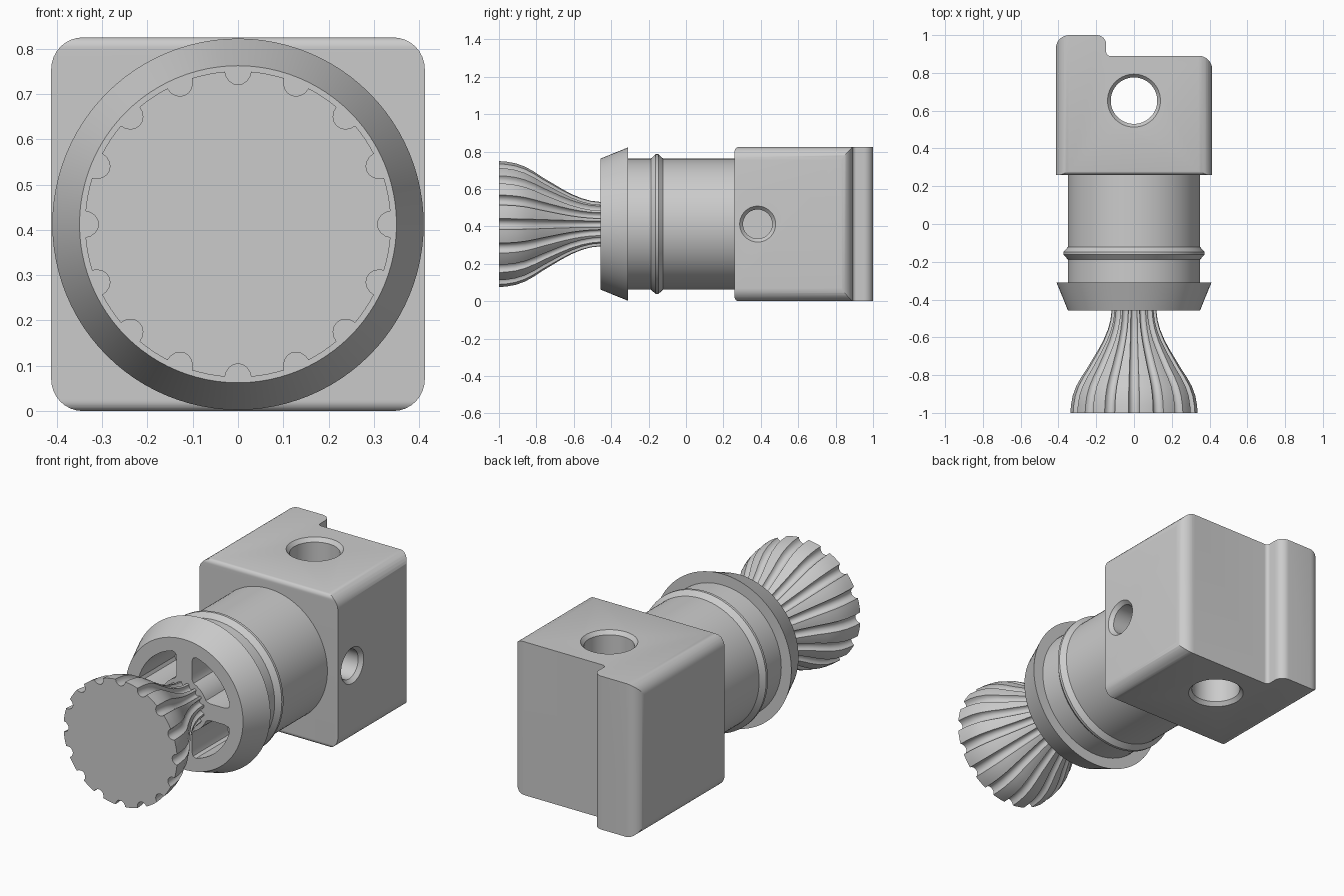
import bpy, bmesh, math
from mathutils import Vector

if "Cube" in bpy.data.objects:
    bpy.data.objects.remove(bpy.data.objects["Cube"], do_unlink=True)

GREY = (0.6, 0.6, 0.6, 1)
mat = bpy.data.materials.new("plain grey")
mat.use_nodes = True
mat.diffuse_color = GREY
mat.node_tree.nodes["Principled BSDF"].inputs["Base Color"].default_value = GREY

AXIS_Z = 0.4125   # height of the centre line
HALF = 0.4125     # half the width of the block


def loft(name, rings):
    """Skin a list of equal rings and cap both ends."""
    bm = bmesh.new()
    vs = [[bm.verts.new(p) for p in ring] for ring in rings]
    n = len(rings[0])
    for a, b in zip(vs, vs[1:]):
        for i in range(n):
            j = (i + 1) % n
            bm.faces.new((a[i], a[j], b[j], b[i]))
    bm.faces.new(vs[0])
    bm.faces.new(vs[-1])
    bmesh.ops.recalc_face_normals(bm, faces=bm.faces)
    mesh = bpy.data.meshes.new(name)
    bm.to_mesh(mesh)
    bm.free()
    mesh.materials.append(mat)
    ob = bpy.data.objects.new(name, mesh)
    bpy.context.collection.objects.link(ob)
    return ob


def place(axis, a, b, h):
    """Put a flat point (a, b) at distance h along the given axis."""
    return {"x": Vector((h, a, b)), "y": Vector((a, h, b)), "z": Vector((a, b, h))}[axis]


def prism(name, axis, outline, low, high):
    return loft(name, [[place(axis, a, b, h) for a, b in outline] for h in (low, high)])


def lathe(name, axis, centre, profile, n=96):
    turn = [math.tau * i / n for i in range(n)]
    return loft(name, [[place(axis, centre[0] + r * math.cos(t), centre[1] + r * math.sin(t), h)
                        for t in turn] for r, h in profile])


def rounded(corners, steps=8):
    """Outline with filleted right-angle corners given as (a, b, radius)."""
    pts = []
    for i, (a, b, r) in enumerate(corners):
        p = Vector((a, b))
        if r == 0:
            pts.append(p)
            continue
        before = (Vector(corners[i - 1][:2]) - p).normalized()
        after = (Vector(corners[(i + 1) % len(corners)][:2]) - p).normalized()
        c = p + r * (before + after)
        for k in range(steps + 1):
            t = math.pi / 2 * k / steps
            pts.append(c - r * (after * math.cos(t) + before * math.sin(t)))
    return pts


def boolean(ob, cutter, operation="DIFFERENCE"):
    mod = ob.modifiers.new("cut", "BOOLEAN")
    mod.operation, mod.solver, mod.object = operation, "EXACT", cutter
    bpy.context.view_layer.objects.active = ob
    bpy.ops.object.modifier_apply(modifier=mod.name)
    bpy.data.objects.remove(cutter, do_unlink=True)


# Mounting block: three rounded outlines crossed together
top, e = 2 * HALF, 0.001
block = prism("mounting_block", "y", rounded([
    (-HALF, 0, 0.07), (HALF, 0, 0.07), (HALF, top, 0.07), (-HALF, top, 0.07)]), 0.1, 1.2)
plan = prism("plan_cutter", "z", rounded([
    (-HALF - e, 0.0, 0), (HALF + e, 0.0, 0), (HALF + e, 0.89, 0.07),
    (-0.147, 0.89, 0.02), (-0.147, 1.0, 0.05), (-HALF - e, 1.0, 0.07)]), -0.3, 1.3)
side = prism("side_cutter", "x", rounded([
    (0.26, -e, 0.025), (1.4, -e, 0), (1.4, top + e, 0), (0.26, top + e, 0.025)]), -0.7, 0.7)
boolean(block, plan, "INTERSECT")
boolean(block, side, "INTERSECT")

# Chamfered holes: one right through vertically, one blind in the left side
boolean(block, lathe("through_hole", "z", (0, 0.653), [
    (0.16, -0.02), (0.14, 0), (0.123, 0.02), (0.123, top - 0.02),
    (0.14, top), (0.16, top + 0.02)]))
boolean(block, lathe("side_hole", "x", (0.383, AXIS_Z), [
    (0.078, 0.05), (0.078, HALF - 0.02), (0.096, HALF), (0.114, HALF + 0.02)]))

# Turned collar with a flared flange and a raised ridge
collar = lathe("collar", "y", (0, AXIS_Z), [
    (0.35, -0.457), (0.41, -0.31), (0.35, -0.31), (0.35, -0.188),
    (0.374, -0.162), (0.374, -0.148), (0.35, -0.122), (0.35, 0.28)])


def window_outline(inner=0.14, outer=0.28, gap=0.045, n=10):
    """Quarter-ring opening between two spokes, with softened corners."""
    def arc(r, g):
        s = math.asin(g / r)
        return [(r * math.cos(s + (math.pi / 2 - 2 * s) * k / n),
                 r * math.sin(s + (math.pi / 2 - 2 * s) * k / n)) for k in range(n + 1)]
    soft = 0.025
    out = arc(outer, gap + soft)
    inn = arc(inner, gap + 0.01)[::-1]
    ends = [(gap, outer - 1.6 * soft), (gap, inner + 0.01)]
    mids = [(gap + 0.3 * soft, outer - 0.65 * soft)]
    flip = lambda pts: [(b, a) for a, b in reversed(pts)]
    return out + mids + ends + inn + flip(ends) + flip(mids)


# Four pockets in the collar face, leaving a cross of spokes
for q in range(4):
    ang = q * math.pi / 2
    c, s = math.cos(ang), math.sin(ang)
    outline = [(a * c - b * s, a * s + b * c + AXIS_Z) for a, b in window_outline()]
    boolean(collar, prism("pocket_cutter", "y", outline, -0.6, -0.15))

# Fluted, flared knob
FLUTES = 16
knob_profile = [(0.338, -1), (0.335, -0.96), (0.326, -0.91), (0.308, -0.86), (0.28, -0.81),
                (0.25, -0.765), (0.22, -0.715), (0.19, -0.665), (0.163, -0.615),
                (0.14, -0.56), (0.126, -0.51), (0.12, -0.46), (0.12, -0.43)]


def fluted_ring(r, y):
    flare = (r - 0.12) / 0.218
    depth = 0.02 + 0.01 * flare
    half = (0.017 + 0.012 * flare) / r
    pitch = math.tau / FLUTES
    pts = []
    for f in range(FLUTES):
        mid = math.pi / 2 + f * pitch
        samples = [(-half * math.cos(math.pi * k / 8), r - depth * math.sin(math.pi * k / 8))
                   for k in range(9)]
        land = pitch - 2 * half
        samples += [(half + land * k / 4, r) for k in (1, 2, 3)]
        pts += [place("y", q * math.cos(mid + t), AXIS_Z + q * math.sin(mid + t), y)
                for t, q in samples]
    return pts


knob = loft("fluted_knob", [fluted_ring(r, y) for r, y in knob_profile])

# Smooth shading with crisp edges
bpy.ops.object.select_all(action="DESELECT")
for ob in (block, collar, knob):
    ob.select_set(True)
bpy.context.view_layer.objects.active = block
bpy.ops.object.shade_smooth_by_angle(angle=math.radians(32))
